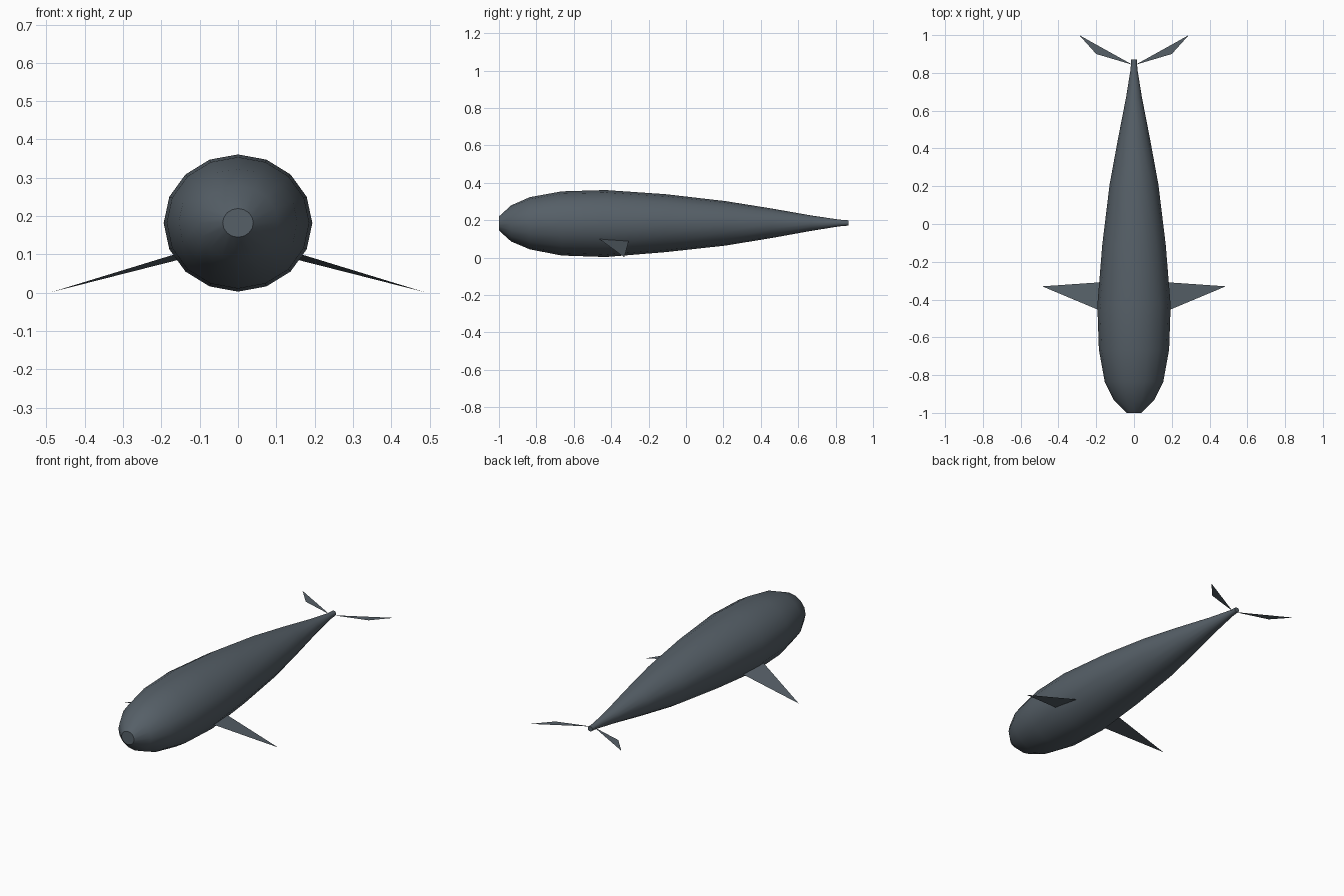
import bpy, bmesh, math

if "Cube" in bpy.data.objects:
    bpy.data.objects.remove(bpy.data.objects["Cube"])

slate = bpy.data.materials.new("slate grey")
slate.diffuse_color = (0.092, 0.115, 0.136, 1)
slate.use_nodes = True
slate.node_tree.nodes["Principled BSDF"].inputs["Base Color"].default_value = slate.diffuse_color


def make_object(name, bm):
    mesh = bpy.data.meshes.new(name)
    bm.to_mesh(mesh)
    bm.free()
    obj = bpy.data.objects.new(name, mesh)
    bpy.context.collection.objects.link(obj)
    mesh.materials.append(slate)
    return obj


# Body: 16-sided rings along y as (y, half width, bottom z, top z)
SIDES = 16
rings = [
    (-1.00, 0.040, 0.145, 0.220),
    (-0.935, 0.105, 0.086, 0.279),
    (-0.835, 0.155, 0.044, 0.323),
    (-0.665, 0.186, 0.011, 0.354),
    (-0.43, 0.194, 0.003, 0.361),
    (-0.11, 0.168, 0.029, 0.339),
    (0.21, 0.129, 0.064, 0.302),
    (0.46, 0.083, 0.105, 0.262),
    (0.67, 0.042, 0.143, 0.225),
    (0.82, 0.018, 0.167, 0.203),
    (0.87, 0.015, 0.171, 0.199),
]
bm = bmesh.new()
loops = []
for y, w, low, high in rings:
    mid, h = (low + high) / 2, (high - low) / 2
    loops.append([bm.verts.new((w * math.cos(a), y, mid + h * math.sin(a)))
                  for a in (2 * math.pi * i / SIDES for i in range(SIDES))])
for a, b in zip(loops, loops[1:]):
    for i in range(SIDES):
        j = (i + 1) % SIDES
        bm.faces.new((a[i], a[j], b[j], b[i]))
bm.faces.new(loops[0])
bm.faces.new(loops[-1])
bmesh.ops.recalc_face_normals(bm, faces=bm.faces)
body = make_object("body", bm)
bpy.context.view_layer.objects.active = body
body.select_set(True)
bpy.ops.object.shade_smooth_by_angle(angle=math.radians(30))


# Thin triangular fins, one per side
def fin(name, points, side):
    bm = bmesh.new()
    verts = [bm.verts.new((x * side, y, z)) for x, y, z in points]
    face = bm.faces.new(verts)
    face.normal_update()
    if face.normal.z < 0:
        face.normal_flip()
    make_object(name, bm)


for label, side in (("left", -1), ("right", 1)):
    fin(label + "_side_fin",
        [(0.14, -0.475, 0.108), (0.14, -0.306, 0.090), (0.486, -0.33, 0.002)], side)
    fin(label + "_tail_fluke",
        [(0.008, 0.843, 0.186), (0.20, 0.90, 0.186), (0.29, 1.0, 0.186)], side)
